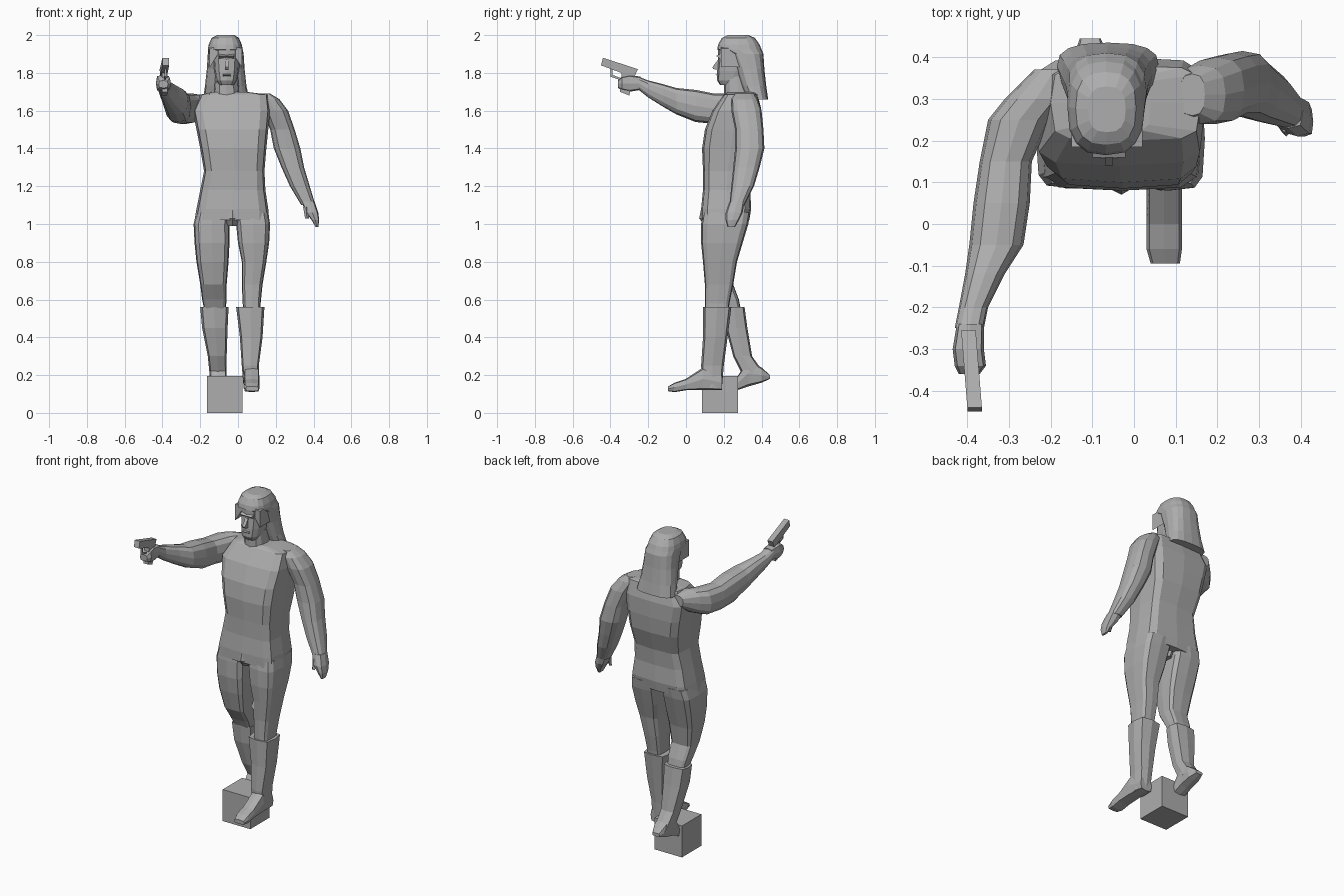
import bpy
import bmesh
from math import cos, sin, tau, copysign
from mathutils import Vector

default_cube = bpy.data.objects.get("Cube")
if default_cube:
    bpy.data.objects.remove(default_cube, do_unlink=True)

grey = bpy.data.materials.new("plain grey")
grey.use_nodes = True
grey.diffuse_color = (.42, .42, .42, 1)
grey.node_tree.nodes["Principled BSDF"].inputs["Base Color"].default_value = grey.diffuse_color


def finish(name, bm):
    """Turn a bmesh into a flat shaded grey object."""
    bmesh.ops.recalc_face_normals(bm, faces=bm.faces)
    mesh = bpy.data.meshes.new(name)
    bm.to_mesh(mesh)
    bm.free()
    mesh.materials.append(grey)
    part = bpy.data.objects.new(name, mesh)
    bpy.context.collection.objects.link(part)
    return part


def cut(at, x, y=None, z=None):
    """One cross-section: level if y is given, upright if z is given."""
    return at, x, y, z


def loft(name, *cuts, sides=12, roundness=.55):
    """Skin a row of rounded box cross-sections and cap both ends."""
    bm = bmesh.new()
    rings = []
    for at, x, y, z in cuts:
        low, high = y or z
        ring = []
        for i in range(sides):
            c, s = cos(tau * i / sides), sin(tau * i / sides)
            c = copysign(abs(c) ** roundness, c) if abs(c) > .001 else 0
            s = copysign(abs(s) ** roundness, s) if abs(s) > .001 else 0
            a = (x[0] + x[1] + c * (x[1] - x[0])) / 2
            b = (low + high + s * (high - low)) / 2
            ring.append(bm.verts.new((a, b, at) if y else (a, at, b)))
        rings.append(ring)
    for first, second in zip(rings, rings[1:]):
        for i in range(sides):
            j = (i + 1) % sides
            bm.faces.new((first[i], first[j], second[j], second[i]))
    bm.faces.new(rings[0])
    bm.faces.new(rings[-1])
    return finish(name, bm)


def prism(name, points, low, high, across="x", skew=0):
    """Extrude an outline sideways (across x) or in depth (across y)."""
    bm = bmesh.new()
    if across == "x":
        outline = [Vector((low + skew * a, a, b)) for a, b in points]
        depth = Vector((high - low, 0, 0))
    else:
        outline = [Vector((a, low, b)) for a, b in points]
        depth = Vector((0, high - low, 0))
    base = bm.faces.new([bm.verts.new(p) for p in outline])
    top = bmesh.ops.extrude_face_region(bm, geom=[base])["geom"]
    moved = [v for v in top if isinstance(v, bmesh.types.BMVert)]
    bmesh.ops.translate(bm, verts=moved, vec=depth)
    return finish(name, bm)


# Stand
prism("stand_block", [(.085, 0), (.275, 0), (.275, .195), (.085, .195)], -.165, .025)

# Torso and neck
loft("torso",
     cut(1.7, x=(-.13, .04), y=(.22, .36)),
     cut(1.685, x=(-.2, .16), y=(.2, .38)),
     cut(1.6, x=(-.24, .17), y=(.14, .4)),
     cut(1.5, x=(-.22, .16), y=(.1, .4)),
     cut(1.4, x=(-.2, .15), y=(.085, .39)),
     cut(1.28, x=(-.18, .14), y=(.09, .35)),
     cut(1.18, x=(-.2, .145), y=(.09, .34)),
     cut(1.08, x=(-.22, .16), y=(.08, .345)),
     cut(1.02, x=(-.23, .165), y=(.08, .335)), roundness=.42)
loft("crotch",
     cut(1.08, x=(-.1, .04), y=(.08, .3)),
     cut(1.03, x=(-.07, .01), y=(.07, .3)),
     cut(.99, x=(-.06, 0), y=(.1, .28)), sides=8)
loft("neck",
     cut(1.66, x=(-.13, .01), y=(.2, .36)),
     cut(1.78, x=(-.12, 0), y=(.2, .34)), roundness=.8)

# Legs
loft("left_leg",
     cut(1.06, x=(-.02, .16), y=(.09, .34)),
     cut(1, x=(-.01, .17), y=(.08, .33)),
     cut(.9, x=(0, .165), y=(.08, .3)),
     cut(.8, x=(.02, .15), y=(.09, .27)),
     cut(.68, x=(.02, .13), y=(.1, .25)),
     cut(.58, x=(.025, .12), y=(.1, .23)),
     cut(.5, x=(.03, .12), y=(.1, .22)), roundness=.45)
loft("right_leg",
     cut(1.06, x=(-.22, -.04), y=(.09, .34)),
     cut(1, x=(-.235, -.045), y=(.085, .33)),
     cut(.9, x=(-.23, -.045), y=(.085, .3)),
     cut(.8, x=(-.22, -.05), y=(.1, .27)),
     cut(.68, x=(-.2, -.06), y=(.13, .25)),
     cut(.6, x=(-.19, -.06), y=(.18, .28)),
     cut(.5, x=(-.17, -.07), y=(.23, .3)), roundness=.45)

# Boots
loft("left_boot_shaft",
     cut(.56, x=(-.01, .14), y=(.09, .24)),
     cut(.4, x=(.01, .13), y=(.09, .22)),
     cut(.25, x=(.02, .11), y=(.08, .2)),
     cut(.13, x=(.03, .11), y=(.09, .19)), sides=8, roundness=.5)
loft("left_boot_foot",
     cut(.19, x=(.03, .11), z=(.12, .2)),
     cut(.09, x=(.03, .115), z=(.12, .24)),
     cut(0, x=(.03, .115), z=(.12, .18)),
     cut(-.06, x=(.03, .115), z=(.11, .16)),
     cut(-.095, x=(.04, .11), z=(.115, .14)), sides=8, roundness=.5)
loft("right_boot_shaft",
     cut(.56, x=(-.2, -.05), y=(.2, .31)),
     cut(.45, x=(-.19, -.055), y=(.21, .325)),
     cut(.3, x=(-.16, -.06), y=(.25, .35)),
     cut(.2, x=(-.15, -.06), y=(.3, .42)), sides=8, roundness=.5)
loft("right_boot_foot",
     cut(.445, x=(-.13, -.08), z=(.18, .2)),
     cut(.4, x=(-.145, -.06), z=(.16, .24)),
     cut(.33, x=(-.15, -.06), z=(.14, .28)),
     cut(.27, x=(-.15, -.06), z=(.12, .19)),
     cut(.2, x=(-.14, -.07), z=(.1, .16)), sides=8, roundness=.5)

# Lowered left arm
loft("left_arm",
     cut(1.69, x=(.11, .17), y=(.26, .36)),
     cut(1.66, x=(.1, .22), y=(.24, .38)),
     cut(1.6, x=(.13, .265), y=(.24, .4)),
     cut(1.5, x=(.17, .3), y=(.26, .41)),
     cut(1.4, x=(.19, .33), y=(.26, .415)),
     cut(1.3, x=(.23, .35), y=(.25, .39)),
     cut(1.2, x=(.275, .38), y=(.24, .36)),
     cut(1.1, x=(.335, .41), y=(.23, .31)), roundness=.75)
loft("left_hand",
     cut(1.12, x=(.335, .405), y=(.23, .31)),
     cut(1.06, x=(.36, .425), y=(.21, .3)),
     cut(1.02, x=(.39, .43), y=(.21, .28)),
     cut(.985, x=(.41, .425), y=(.22, .26)), sides=8)
loft("left_thumb",
     cut(1.09, x=(.345, .375), y=(.22, .25)),
     cut(1.03, x=(.355, .375), y=(.21, .23)), sides=4)

# Raised right arm
loft("right_arm",
     cut(.37, x=(-.24, -.14), z=(1.6, 1.67)),
     cut(.3, x=(-.31, -.16), z=(1.55, 1.69)),
     cut(.25, x=(-.35, -.2), z=(1.53, 1.69)),
     cut(.15, x=(-.37, -.245), z=(1.53, 1.69)),
     cut(.05, x=(-.385, -.25), z=(1.54, 1.71)),
     cut(-.05, x=(-.395, -.265), z=(1.58, 1.72)),
     cut(-.12, x=(-.405, -.31), z=(1.62, 1.74)),
     cut(-.2, x=(-.42, -.35), z=(1.67, 1.76)),
     cut(-.25, x=(-.43, -.36), z=(1.71, 1.78)), roundness=.75)
loft("right_hand",
     cut(-.24, x=(-.425, -.36), z=(1.71, 1.78)),
     cut(-.3, x=(-.435, -.36), z=(1.7, 1.79)),
     cut(-.34, x=(-.43, -.355), z=(1.71, 1.78)),
     cut(-.36, x=(-.42, -.37), z=(1.72, 1.76)), sides=8)

# Handgun
prism("gun_slide", [(-.44, 1.88), (-.45, 1.84), (-.275, 1.775), (-.255, 1.82)],
      -.435, -.4, skew=-.08)
prism("gun_grip", [(-.34, 1.8), (-.35, 1.7), (-.3, 1.68), (-.28, 1.78)],
      -.43, -.4, skew=-.08)
prism("gun_trigger_guard", [(-.4, 1.82), (-.4, 1.78), (-.34, 1.76), (-.34, 1.77),
                            (-.39, 1.79), (-.39, 1.82)], -.42, -.41, skew=-.08)

# Head
loft("head",
     cut(1.735, x=(-.1, -.02), y=(.18, .28)),
     cut(1.76, x=(-.115, -.005), y=(.165, .32)),
     cut(1.81, x=(-.125, .005), y=(.165, .36)),
     cut(1.87, x=(-.13, .01), y=(.17, .38)),
     cut(1.93, x=(-.13, .01), y=(.17, .38)),
     cut(1.97, x=(-.11, -.01), y=(.21, .35)), roundness=.7)
prism("nose", [(.18, 1.885), (.14, 1.83), (.145, 1.82), (.18, 1.815)], -.07, -.05)
prism("brow", [(.18, 1.9), (.16, 1.89), (.18, 1.875)], -.1, -.02)
prism("lips", [(.18, 1.8), (.157, 1.79), (.18, 1.775)], -.08, -.04)

# Long hair with a parted fringe
loft("hair",
     cut(2, x=(-.11, -.02), y=(.22, .33)),
     cut(1.985, x=(-.14, .005), y=(.19, .365)),
     cut(1.95, x=(-.155, .02), y=(.17, .39)),
     cut(1.925, x=(-.16, .025), y=(.165, .4)),
     cut(1.9, x=(-.16, .03), y=(.22, .41)),
     cut(1.82, x=(-.165, .035), y=(.26, .415)),
     cut(1.73, x=(-.175, .045), y=(.29, .425)),
     cut(1.66, x=(-.185, .06), y=(.32, .435)), sides=16, roundness=.75)
for side, name in ((-1, "right_fringe"), (1, "left_fringe")):
    outline = [(.0, 1.95), (.0, 1.93), (.035, 1.91), (.065, 1.86), (.085, 1.83), (.085, 1.93)]
    prism(name, [(-.065 + side * a, b) for a, b in outline], .185, .3, across="y")
